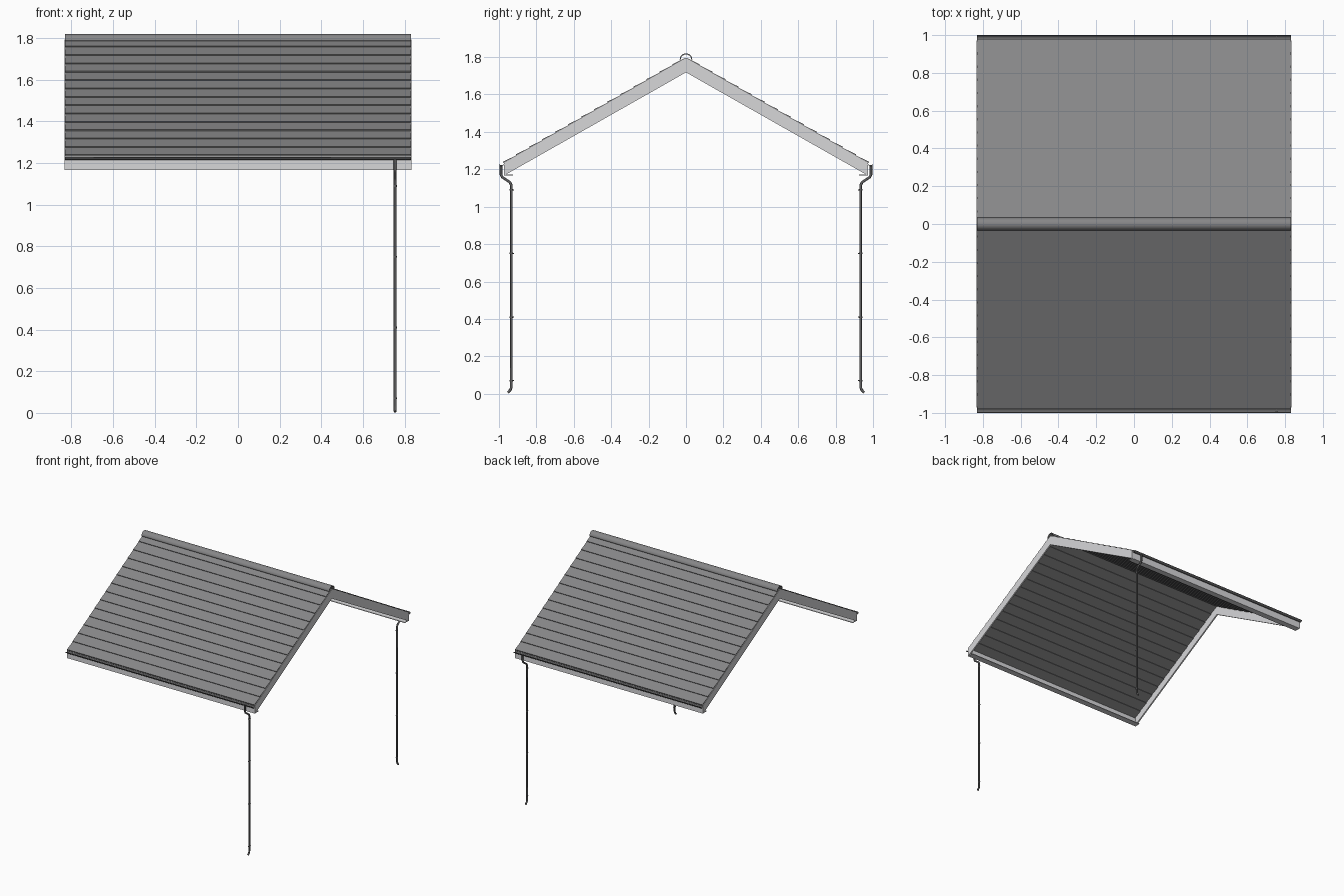
import bpy, bmesh, math
from mathutils import Vector

cube = bpy.data.objects.get("Cube")
if cube:
    bpy.data.objects.remove(cube, do_unlink=True)


def material(name, value):
    m = bpy.data.materials.new(name)
    m.use_nodes = True
    col = (value, value, value * 1.02, 1)
    m.diffuse_color = col
    m.node_tree.nodes["Principled BSDF"].inputs["Base Color"].default_value = col
    return m


TILE = material("slate grey", 0.24)
TRIM = material("pale trim", 0.68)
METAL = material("dark metal", 0.12)

HALF = 0.83                      # half the roof length
RIDGE, EAVE = Vector((0, 1.797)), Vector((0.976, 1.235))
NORMAL = Vector((0.5, 0.868))    # outward normal of the slope in (y, z)


def prism(name, profile, x0, x1, mat, smooth=False):
    """Extrude a closed (y, z) profile along x."""
    bm = bmesh.new()
    face = bm.faces.new([bm.verts.new((x0, y, z)) for y, z in profile])
    out = bmesh.ops.extrude_face_region(bm, geom=[face])
    verts = [g for g in out["geom"] if isinstance(g, bmesh.types.BMVert)]
    bmesh.ops.translate(bm, verts=verts, vec=(x1 - x0, 0, 0))
    bmesh.ops.recalc_face_normals(bm, faces=bm.faces)
    mesh = bpy.data.meshes.new(name)
    bm.to_mesh(mesh)
    bm.free()
    mesh.materials.append(mat)
    ob = bpy.data.objects.new(name, mesh)
    bpy.context.collection.objects.link(ob)
    if smooth:
        for p in mesh.polygons:
            p.use_smooth = len(p.vertices) == 4
    return ob


def arc(cy, cz, r, a0, a1, n=12):
    angles = [math.radians(a0 + (a1 - a0) * i / n) for i in range(n + 1)]
    return [(cy + r * math.cos(a), cz + r * math.sin(a)) for a in angles]


def slope_courses(count=14, step=0.006, thick=0.009):
    """Stepped cross-section of overlapping tile courses."""
    outer = []
    for i in range(count):
        for t, lift in ((i, step), (i + 1, 0)):
            outer.append(EAVE.lerp(RIDGE, t / count) + NORMAL * lift)
    inner = [p - NORMAL * thick for p in reversed(outer)]
    return outer + inner


def pipe(name, points, radius, mat):
    curve = bpy.data.curves.new(name, "CURVE")
    curve.dimensions = "3D"
    curve.bevel_depth = radius
    curve.bevel_resolution = 2
    curve.use_fill_caps = True
    sp = curve.splines.new("POLY")
    sp.points.add(len(points) - 1)
    for p, co in zip(sp.points, points):
        p.co = (*co, 1)
    curve.materials.append(mat)
    ob = bpy.data.objects.new(name, curve)
    bpy.context.collection.objects.link(ob)


PIPE_X = 0.755
for s, side in ((-1, "front"), (1, "back")):
    def flip(profile):
        return [(s * y, z) for y, z in profile]

    # Tiled slope
    prism(side + "_roof_tiles", flip(slope_courses()), -HALF, HALF, TILE)

    # Sloping boards along both gable ends
    barge = flip([(0, 1.795), (0.972, 1.235), (0.972, 1.167), (0, 1.718)])
    for x, end in ((-1, "right"), (1, "left")):
        prism(f"{side}_{end}_bargeboard", barge, x * 0.822, x * 0.833, TRIM)

    # Eave board and narrow soffit
    prism(side + "_fascia", flip([(0.963, 1.168), (0.973, 1.168),
          (0.973, 1.232), (0.963, 1.232)]), -HALF, HALF, TRIM)
    prism(side + "_soffit", flip([(0.925, 1.168), (0.972, 1.168),
          (0.972, 1.173), (0.925, 1.173)]), -HALF, HALF, TRIM)

    # Half-round gutter
    trough = arc(0.9865, 1.229, 0.0135, 180, 360) + arc(0.9865, 1.229, 0.011, 360, 180)
    prism(side + "_gutter", flip(trough), -HALF, HALF, METAL, True)

    # Downpipe with swan neck and kicked-out shoe
    path = [(0.989, 1.222), (0.989, 1.172), (0.983, 1.158), (0.941, 1.13),
            (0.934, 1.115), (0.934, 0.035), (0.938, 0.022), (0.952, 0.006)]
    pipe(side + "_downpipe", [(PIPE_X, s * y, z) for y, z in path], 0.007, METAL)

    # Pipe brackets
    for i in range(4):
        z = 1.09 - i * 0.34
        pipe(f"{side}_pipe_collar_{i + 1}",
             [(PIPE_X, s * 0.934, z - 0.004), (PIPE_X, s * 0.934, z + 0.004)], 0.0085, METAL)
        pipe(f"{side}_pipe_stub_{i + 1}",
             [(PIPE_X, s * 0.93, z), (PIPE_X, s * 0.92, z)], 0.003, METAL)

# Rounded ridge cap
cap = arc(0, 1.786, 0.034, 0, 180) + arc(0, 1.786, 0.028, 180, 0)
prism("ridge_cap", cap, -HALF - 0.002, HALF + 0.002, TILE, True)
